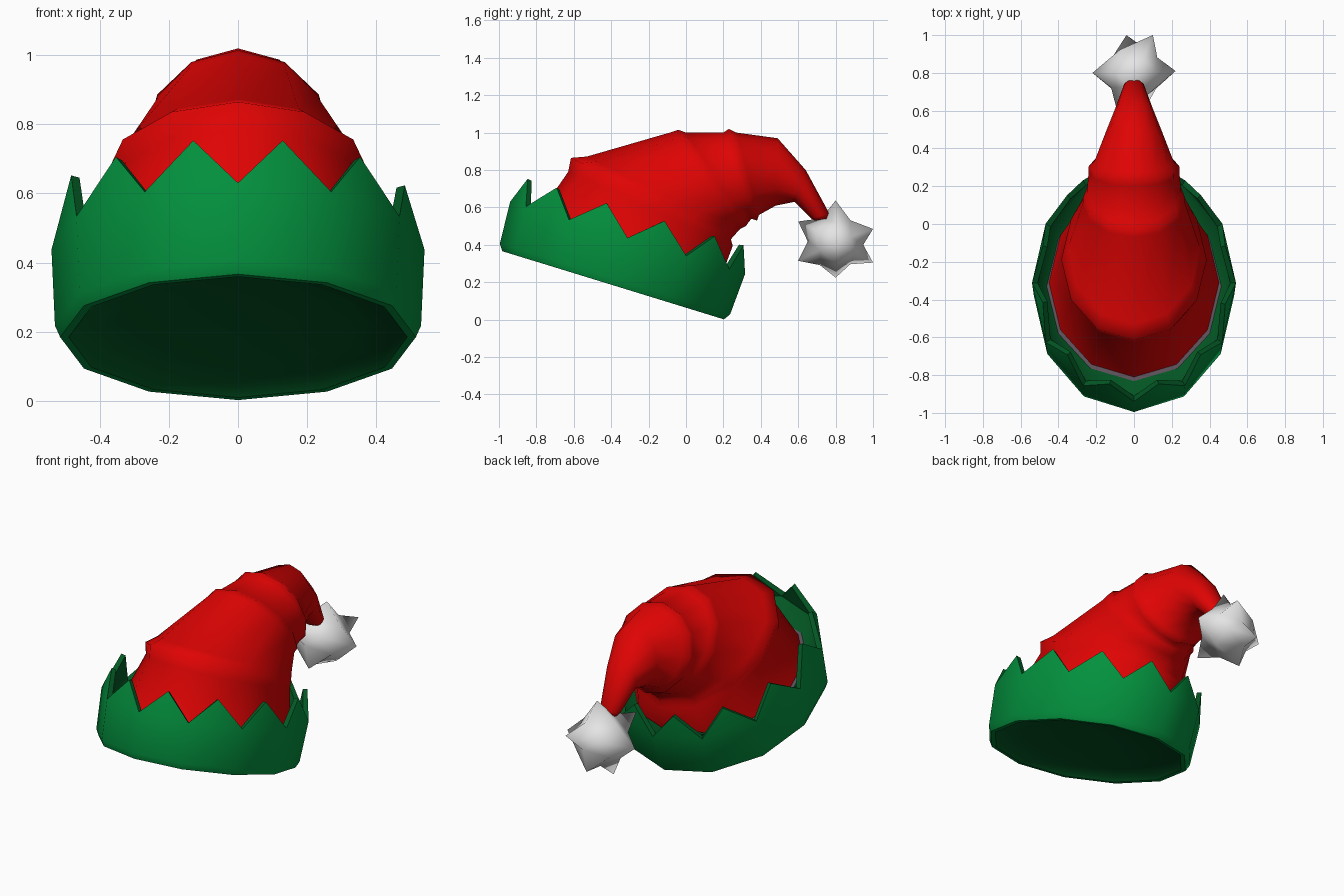
import bpy, bmesh, math
from mathutils import Vector

if "Cube" in bpy.data.objects:
    bpy.data.objects.remove(bpy.data.objects["Cube"])

N = 12
STEP = 2 * math.pi / N
TILT = math.atan2(0.294, 0.956)


def material(name, rgb):
    m = bpy.data.materials.new(name)
    m.diffuse_color = (*rgb, 1)
    m.use_nodes = True
    m.node_tree.nodes["Principled BSDF"].inputs["Base Color"].default_value = m.diffuse_color
    return m


red = material("red felt", (0.74, 0.001, 0.001))
green = material("green felt", (0.001, 0.285, 0.048))
dark_green = material("dark green lining", (0.001, 0.10, 0.018))
grey = material("grey seam", (0.11, 0.08, 0.10))
white = material("white wool", (0.78, 0.78, 0.78))


def finish(bm, name, mat, angle):
    bmesh.ops.recalc_face_normals(bm, faces=bm.faces[:])
    for f in bm.faces:
        f.smooth = True
    me = bpy.data.meshes.new(name)
    bm.to_mesh(me)
    bm.free()
    me.materials.append(mat)
    me.set_sharp_from_angle(angle=math.radians(angle))
    ob = bpy.data.objects.new(name, me)
    bpy.context.collection.objects.link(ob)
    return ob


def bridge(bm, a, b):
    for i in range(N):
        j = (i + 1) % N
        bm.faces.new((a[i], a[j], b[j], b[i]))


def brim_ring(bm, rx, ru, w, offset=0.0):
    """Elliptical ring in the tilted frame of the brim."""
    c, s = math.cos(TILT), math.sin(TILT)
    ring = []
    for i in range(N):
        a = (i + offset) * STEP
        u = -ru * math.cos(a)
        h = w + (0.03 if offset and i == 9 else 0)  # one taller tooth on the left
        ring.append(bm.verts.new((rx * math.sin(a), -0.39 + u * c + h * s,
                                  0.184 - u * s + h * c)))
    return ring


def teeth(bm, base, tip):
    for i in range(N):
        bm.faces.new((base[i], base[(i + 1) % N], tip[i]))


BOTTOM_IN = (0.49, 0.595, 0.0)
VALLEY_OUT = (0.54, 0.657, 0.265)
TIP_OUT = (0.50, 0.625, 0.41, 0.5)
VALLEY_IN = (0.51, 0.625, 0.262)
TIP_IN = (0.475, 0.60, 0.405, 0.5)
SEAM = (0.462, 0.525, 0.205)

# Brim: outer band with a zigzag top edge and a rounded bottom rim
bm = bmesh.new()
in0 = brim_ring(bm, *BOTTOM_IN)
out0 = brim_ring(bm, 0.515, 0.62, 0.0)
out1 = brim_ring(bm, 0.53, 0.644, 0.035)
out2 = brim_ring(bm, *VALLEY_OUT)
bridge(bm, in0, out0)
bridge(bm, out0, out1)
bridge(bm, out1, out2)
teeth(bm, out2, brim_ring(bm, *TIP_OUT))
finish(bm, "zigzag_brim", green, 50)

# Lining: cut edges, backs of the teeth and the slope down to the seam
bm = bmesh.new()
out2 = brim_ring(bm, *VALLEY_OUT)
out_tip = brim_ring(bm, *TIP_OUT)
in_tip = brim_ring(bm, *TIP_IN)
in2 = brim_ring(bm, *VALLEY_IN)
seam = brim_ring(bm, *SEAM)
for i in range(N):
    j = (i + 1) % N
    bm.faces.new((out2[i], out_tip[i], in_tip[i], in2[i]))
    bm.faces.new((out_tip[i], out2[j], in2[j], in_tip[i]))
teeth(bm, in2, in_tip)
bridge(bm, seam, in2)
finish(bm, "inner_lining", dark_green, 60)

# Seam: narrow grey strip between lining and cap
bm = bmesh.new()
bridge(bm, brim_ring(bm, *SEAM), brim_ring(bm, 0.42, 0.47, 0.205))
finish(bm, "seam", grey, 60)

# Underside: shallow dark dome closing the bottom
bm = bmesh.new()
rings = [brim_ring(bm, r, r * 1.214, w)
         for r, w in ((0.49, 0.0), (0.47, 0.02), (0.36, 0.045), (0.18, 0.06))]
for a, b in zip(rings, rings[1:]):
    bridge(bm, a, b)
bm.faces.new(rings[-1])
underside = finish(bm, "underside", dark_green, 60)
underside.data.flip_normals()

# Cap: folded cone; each ring is (top y, top z, bottom y, bottom z, half width)
SECTIONS = [
    (-0.81, 0.53, 0.19, 0.235, 0.45),
    (-0.63, 0.79, 0.25, 0.395, 0.375),
    (-0.615, 0.865, 0.24, 0.43, 0.385),
    (-0.53, 0.872, 0.28, 0.475, 0.35),
    (-0.07, 1.005, 0.29, 0.485, 0.27),
    (-0.04, 1.015, 0.32, 0.50, 0.27),
    (0.00, 1.00, 0.33, 0.515, 0.25),
    (0.20, 1.00, 0.35, 0.54, 0.24),
    (0.23, 1.02, 0.38, 0.53, 0.24),
    (0.27, 1.00, 0.39, 0.56, 0.21),
    (0.49, 0.97, 0.48, 0.61, 0.15),
    (0.64, 0.80, 0.58, 0.63, 0.10),
    (0.765, 0.57, 0.67, 0.54, 0.06),
    (0.755, 0.54, 0.69, 0.53, 0.045),
]
bm = bmesh.new()
prev = None
for ty, tz, by, bz, half in SECTIONS:
    top, bottom = Vector((0, ty, tz)), Vector((0, by, bz))
    mid, arm = (top + bottom) / 2, (top - bottom) / 2
    ring = [bm.verts.new(mid + arm * math.cos(i * STEP) + Vector((half * math.sin(i * STEP), 0, 0)))
            for i in range(N)]
    if prev:
        bridge(bm, prev, ring)
    prev = ring
bm.faces.new(prev)
finish(bm, "folded_cap", red, 100)

# Pompom: spiky ball, hull of eight tips with the edge middles pulled in
TIPS = [Vector(t) for t in (
    (0.22, 0.01, 0), (-0.22, 0, 0), (0.03, 0, 0.222), (-0.08, 0, -0.19),
    (0.10, 0.20, 0.07), (-0.04, 0.20, -0.11), (-0.09, -0.2, 0.11), (0.05, -0.2, -0.10))]
bm = bmesh.new()
for t in TIPS:
    bm.verts.new(t)
bmesh.ops.convex_hull(bm, input=bm.verts[:])
bmesh.ops.triangulate(bm, faces=bm.faces[:])
bmesh.ops.subdivide_edges(bm, edges=bm.edges[:], cuts=1, use_grid_fill=True)
for v in bm.verts:
    if min((v.co - t).length for t in TIPS) > 0.001:
        v.co = v.co.normalized() * 0.15
bmesh.ops.translate(bm, verts=bm.verts[:], vec=(0, 0.80, 0.415))
finish(bm, "pompom", white, 110)
